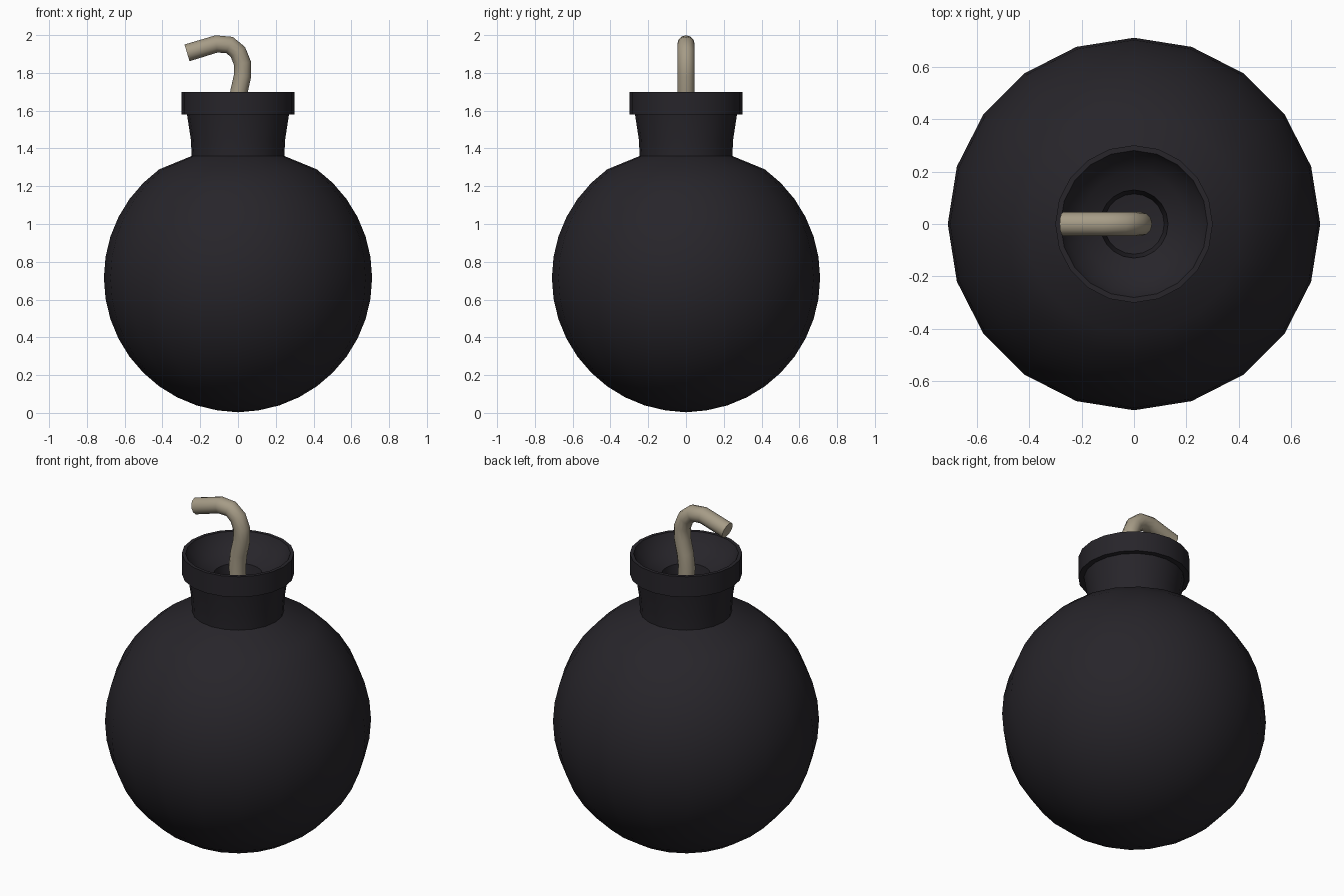
import bpy, bmesh, math

if "Cube" in bpy.data.objects:
    bpy.data.objects.remove(bpy.data.objects["Cube"])

SIDES = 20


def material(name, color):
    m = bpy.data.materials.new(name)
    m.diffuse_color = (*color, 1)
    m.use_nodes = True
    m.node_tree.nodes["Principled BSDF"].inputs["Base Color"].default_value = m.diffuse_color
    return m


def smooth(obj, angle):
    bpy.ops.object.select_all(action='DESELECT')
    obj.select_set(True)
    bpy.context.view_layer.objects.active = obj
    bpy.ops.object.shade_smooth_by_angle(angle=math.radians(angle))


def lathe(name, profile, mat, angle=35):
    """Spin an (r, z) profile around the z axis."""
    bm = bmesh.new()
    verts = [bm.verts.new((r, 0, z)) for r, z in profile]
    edges = [bm.edges.new(p) for p in zip(verts, verts[1:])]
    bmesh.ops.spin(bm, geom=verts + edges, cent=(0, 0, 0), axis=(0, 0, 1),
                   angle=2 * math.pi, steps=SIDES, use_merge=True)
    bmesh.ops.remove_doubles(bm, verts=bm.verts, dist=0.0005)
    bmesh.ops.recalc_face_normals(bm, faces=bm.faces)
    mesh = bpy.data.meshes.new(name)
    bm.to_mesh(mesh)
    bm.free()
    obj = bpy.data.objects.new(name, mesh)
    bpy.context.collection.objects.link(obj)
    mesh.materials.append(mat)
    smooth(obj, angle)
    return obj


iron = material("dark_iron", (0.02, 0.018, 0.023))
rope = material("rope", (0.38, 0.33, 0.24))

# Round shell, flowing into neck, collar and hollow mouth
R, CZ = 0.71, 0.715
shell = [(R * math.cos(math.radians(a)), CZ + R * math.sin(math.radians(a)))
         for a in range(-81, 55, 9)]
shell = [(0, 0.003)] + shell
neck = [(0.245, 1.36), (0.25, 1.45), (0.27, 1.58)]
collar = [(0.30, 1.58), (0.30, 1.70), (0.28, 1.70)]
mouth = [(0.26, 1.66), (0.20, 1.61), (0.13, 1.58), (0.115, 1.50), (0, 1.48)]
lathe("bomb_shell", shell + neck + collar + mouth, iron)

# Bent fuse
path = [(0, 1.48), (-0.005, 1.62), (0.005, 1.70), (0.024, 1.785), (0.024, 1.85),
        (0.0, 1.91), (-0.045, 1.948), (-0.115, 1.953), (-0.27, 1.906)]
curve = bpy.data.curves.new("fuse", 'CURVE')
curve.dimensions = '3D'
spline = curve.splines.new('POLY')
spline.points.add(len(path) - 1)
for p, (x, z) in zip(spline.points, path):
    p.co = (x, 0, z, 1)
curve.bevel_depth = 0.046
curve.bevel_resolution = 4
curve.use_fill_caps = True
curve.materials.append(rope)
fuse = bpy.data.objects.new("fuse", curve)
bpy.context.collection.objects.link(fuse)
bpy.ops.object.select_all(action='DESELECT')
fuse.select_set(True)
bpy.context.view_layer.objects.active = fuse
bpy.ops.object.convert(target='MESH')
smooth(bpy.context.view_layer.objects.active, 45)
